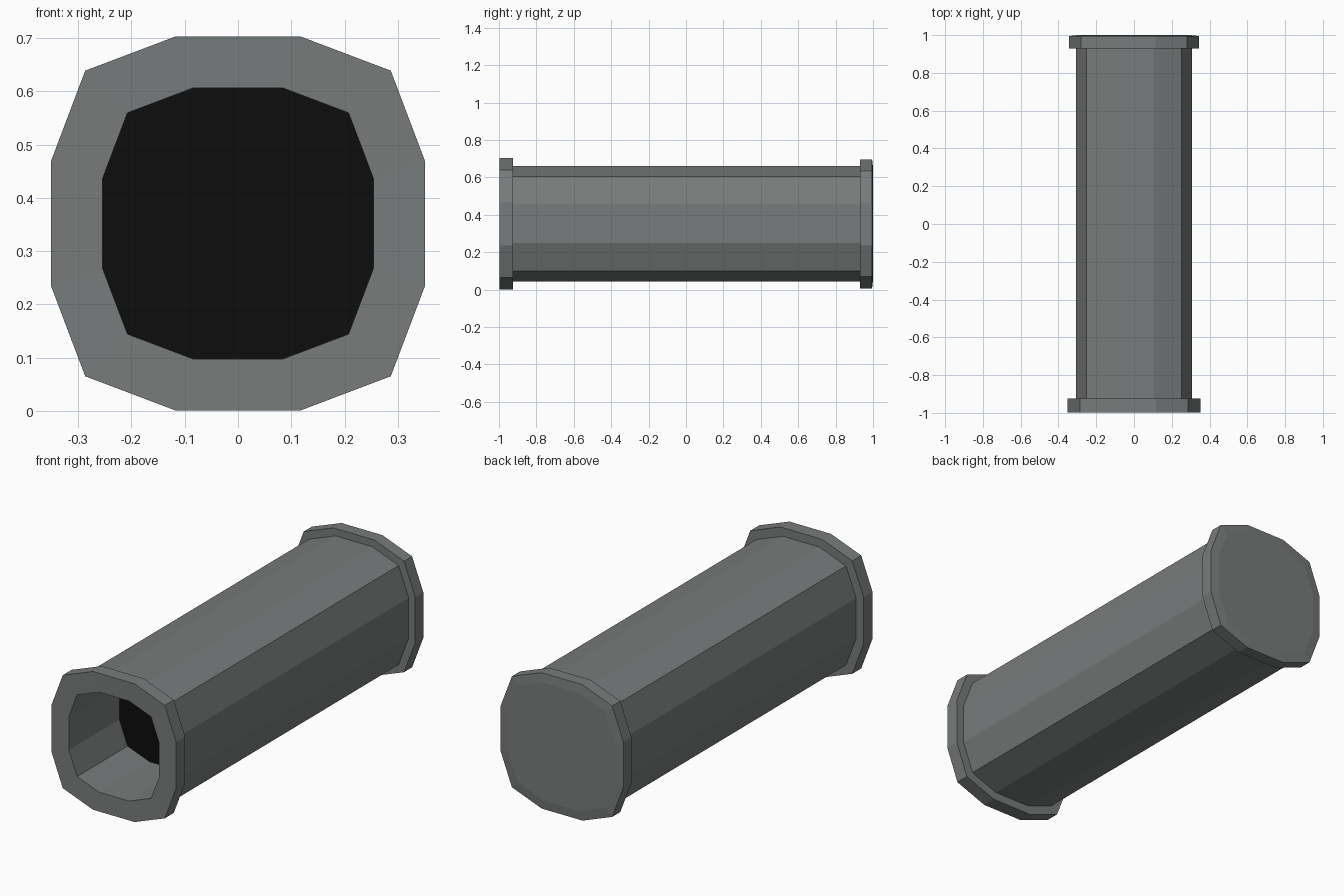
import bpy, bmesh

if "Cube" in bpy.data.objects:
    bpy.data.objects.remove(bpy.data.objects["Cube"])

CZ = 0.352  # height of the tube axis


def material(name, rgb):
    m = bpy.data.materials.new(name)
    m.diffuse_color = (*rgb, 1)
    m.use_nodes = True
    m.node_tree.nodes["Principled BSDF"].inputs["Base Color"].default_value = m.diffuse_color
    return m


grey = material("steel grey", (0.19, 0.20, 0.20))
black = material("bore black", (0.004, 0.004, 0.004))


def ring(bm, r, y):
    """Twelve-sided rounded-square ring around the y axis."""
    a, b = r / 3, r * 0.817
    quarter = [(r, -a), (r, a), (b, b)]
    pts = []
    for _ in range(4):
        pts += quarter
        quarter = [(-z, x) for x, z in quarter]
    return [bm.verts.new((x, y, CZ + z)) for x, z in pts]


def lathe(name, profile, cap_first=None, cap_last=None, closed=False):
    """Skin rings given as (radius, y); caps are material indices."""
    bm = bmesh.new()
    rings = [ring(bm, r, y) for r, y in profile]
    pairs = list(zip(rings, rings[1:]))
    if closed:
        pairs.append((rings[-1], rings[0]))
    for p, q in pairs:
        for i in range(12):
            j = (i + 1) % 12
            bm.faces.new((p[i], p[j], q[j], q[i]))
    for idx, r in ((cap_first, rings[0]), (cap_last, rings[-1])):
        if idx is not None:
            bm.faces.new(r).material_index = idx
    bmesh.ops.recalc_face_normals(bm, faces=bm.faces)
    me = bpy.data.meshes.new(name)
    bm.to_mesh(me)
    bm.free()
    me.materials.append(grey)
    me.materials.append(black)
    ob = bpy.data.objects.new(name, me)
    bpy.context.collection.objects.link(ob)


# whole tube in one profile: bore bottom, bore, front collar, barrel, back collar
lathe("hollow_tube", [
    (0.254, -0.59), (0.254, -0.995),
    (0.351, -0.997), (0.351, -0.925),
    (0.308, -0.925), (0.308, 0.93),
    (0.345, 0.93), (0.345, 0.995), (0.30, 1.0),
], cap_first=1, cap_last=0)
